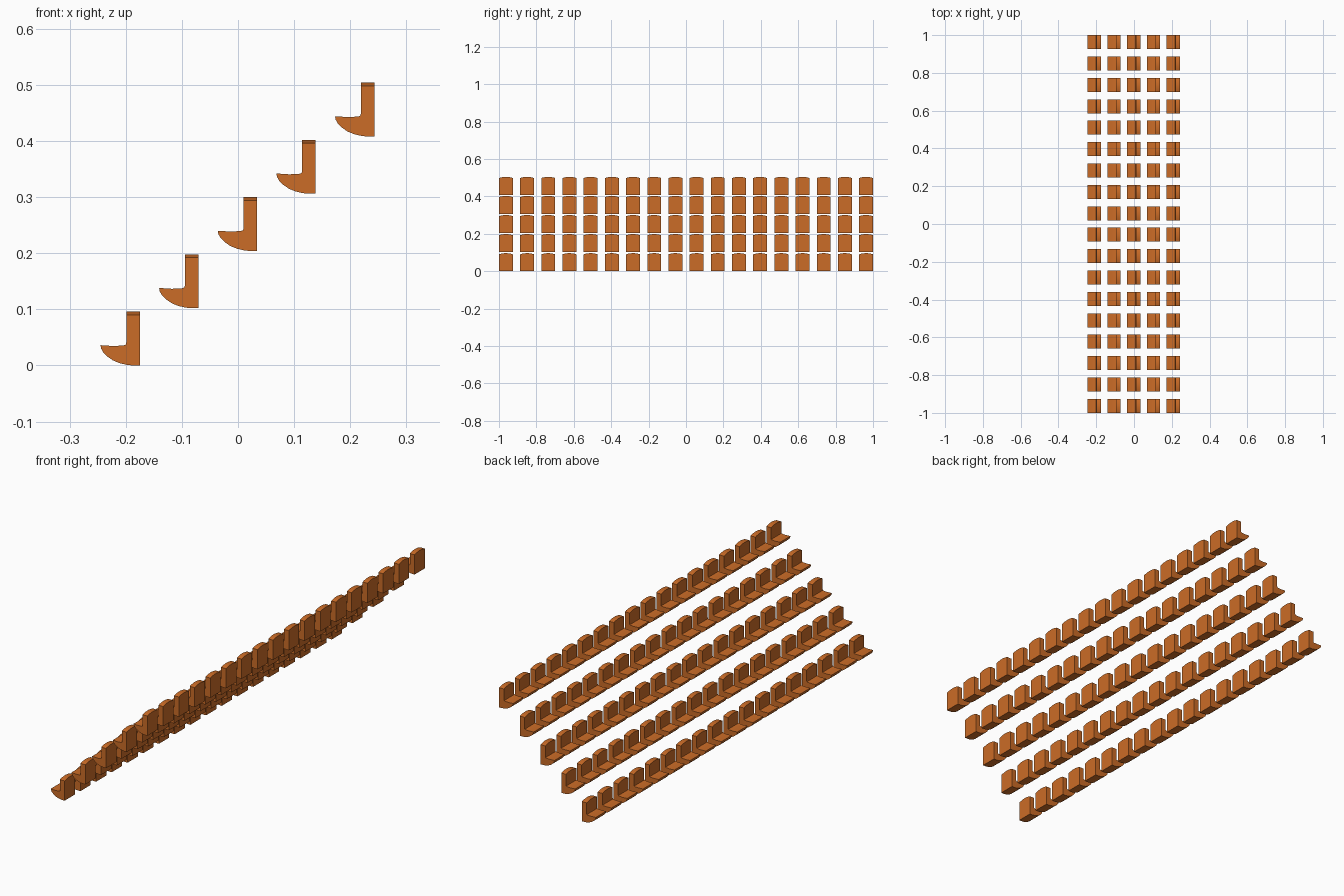
import bpy, bmesh

if "Cube" in bpy.data.objects:
    bpy.data.objects.remove(bpy.data.objects["Cube"])

ROWS, SEATS = 5, 18
WIDTH = 0.074
PITCH_Y = (2 - WIDTH) / (SEATS - 1)
STEP_X, STEP_Z = 0.1045, 0.102
X0 = -0.245

orange = bpy.data.materials.new("orange_plastic")
orange.diffuse_color = (0.6, 0.15, 0.02, 1)
orange.use_nodes = True
orange.node_tree.nodes["Principled BSDF"].inputs["Base Color"].default_value = orange.diffuse_color

# side profile of one seat (x, z): curved underside, dished pan, upright back
TOP = 0.096
profile = [(0.0, 0.036), (0.001, 0.030), (0.005, 0.023), (0.012, 0.016),
           (0.022, 0.009), (0.034, 0.004), (0.047, 0.001), (0.056, 0.0),
           (0.070, 0.0), (0.070, TOP), (0.046, TOP),
           (0.046, 0.041), (0.045, 0.037), (0.041, 0.0355), (0.023, 0.0345)]


def seat_mesh():
    bm = bmesh.new()
    rings = []
    cuts = 8
    for i in range(cuts + 1):
        t = 2 * i / cuts - 1
        # the top of the backrest is gently arched across the width
        rings.append([bm.verts.new((x, t * WIDTH / 2,
                                    z - (0.006 * t * t if z == TOP else 0)))
                      for x, z in profile])
    n = len(profile)
    for a, b in zip(rings, rings[1:]):
        for k in range(n):
            bm.faces.new((a[k], a[(k + 1) % n], b[(k + 1) % n], b[k]))
    bm.faces.new(rings[0])
    bm.faces.new(rings[-1][::-1])
    bmesh.ops.recalc_face_normals(bm, faces=bm.faces)
    me = bpy.data.meshes.new("stand_seat")
    bm.to_mesh(me)
    bm.free()
    me.materials.append(orange)
    me.shade_smooth()
    me.set_sharp_from_angle(angle=0.6)
    return me


# stepped rows of seats, each row arrayed along y
mesh = seat_mesh()
for r in range(ROWS):
    row = bpy.data.objects.new(f"seat_row_{r + 1}", mesh)
    bpy.context.collection.objects.link(row)
    row.location = (X0 + r * STEP_X, -1 + WIDTH / 2, r * STEP_Z)
    arr = row.modifiers.new("seats", 'ARRAY')
    arr.count = SEATS
    arr.use_relative_offset = False
    arr.use_constant_offset = True
    arr.constant_offset_displace = (0, PITCH_Y, 0)
